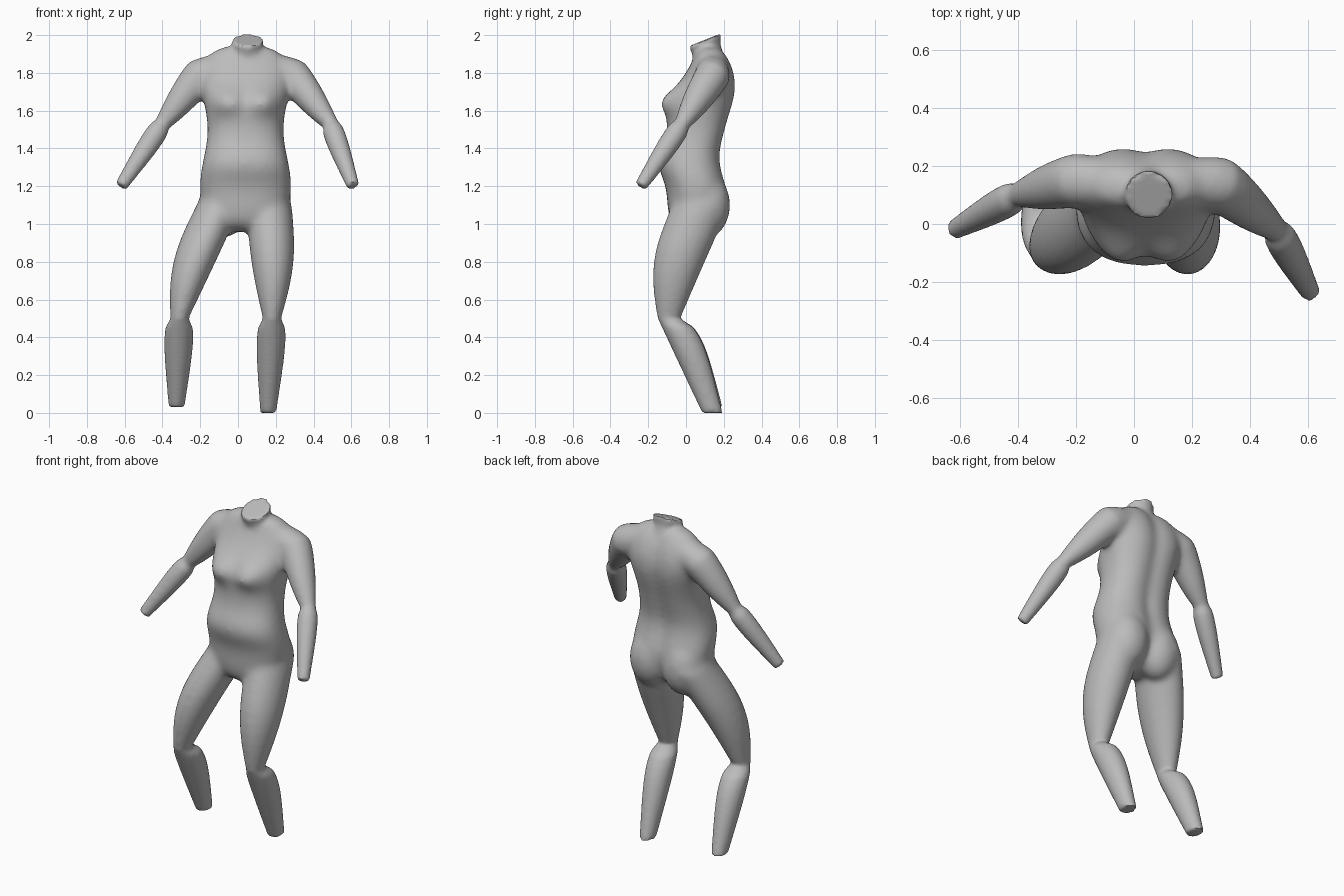
import bpy, bmesh, math
from mathutils import Vector, Matrix

cube = bpy.data.objects.get("Cube")
if cube:
    bpy.data.objects.remove(cube)

SIDES = 28
STEPS = 10
MIDDLE = 0.04  # the body's own centre line
CIRCLE = [(math.cos(a), math.sin(a)) for a in (math.tau * i / SIDES for i in range(SIDES))]
bm = bmesh.new()


def bump(value, centre, width):
    return math.exp(-((value - centre) / width) ** 2)


def ease(t):
    t = min(max(t, 0), 1)
    return t * t * (3 - 2 * t)


def skin(rings):
    """Join rings of points into a closed tube."""
    loops = [[bm.verts.new(point) for point in ring] for ring in rings]
    faces = [bm.faces.new(loops[0]), bm.faces.new(loops[-1])]
    for lower, upper in zip(loops, loops[1:]):
        for i in range(SIDES):
            faces.append(bm.faces.new((lower[i - 1], lower[i], upper[i], upper[i - 1])))
    bmesh.ops.recalc_face_normals(bm, faces=faces)


def ball(centre, size):
    """Add an ellipsoid."""
    matrix = Matrix.Translation(centre) @ Matrix.Diagonal((*size, 1))
    bmesh.ops.create_uvsphere(bm, u_segments=SIDES, v_segments=SIDES // 2, radius=1, matrix=matrix)


def limb(joints, widths, depths, bulges, bows, level):
    """Sweep ovals from joint to joint; each segment swells and bows like muscle."""
    joints = [Vector(joint) for joint in joints]
    samples = []
    last = len(bulges) - 1
    for k, (bulge, bow) in enumerate(zip(bulges, bows)):
        # The outermost segment is fullest near its upper end
        power = 0.5 if k == last else 1
        for step in range(STEPS + (k == last)):
            t = step / STEPS
            swell = math.sin(math.pi * t ** power)
            centre = joints[k].lerp(joints[k + 1], t) + Vector(bow) * swell
            radii = [r[k] + (r[k + 1] - r[k]) * t + bulge * swell for r in (widths, depths)]
            samples.append((centre, *radii))
    rings = []
    for k, (centre, width, depth) in enumerate(samples):
        side, up = Vector((1, 0, 0)), Vector((0, 1, 0))
        if not level:
            ahead = samples[min(k + 1, len(samples) - 1)][0]
            along = (ahead - samples[max(k - 1, 0)][0]).normalized()
            side = along.cross(up).normalized()
            up = side.cross(along)
        rings.append([centre + side * width * c + up * depth * s for c, s in CIRCLE])
    skin(rings)


def torso_ring(u):
    """Cross-section at a height running from -1 at the crotch to 1 at the neck."""
    z = 1.45 + u / 2
    taper = math.sqrt(1 - abs(u) ** 10)
    # Hips and chest are wide, the waist is narrow
    width = taper * (0.222 + 0.02 * math.cos(math.tau * (z - 1.2) / 0.6))
    # Belly in front, sloping upper chest, rounded upper back over a hollow waist
    front = -0.1 - 0.045 * bump(z, 1.32, 0.1) + 0.13 * ease((z - 1.6) / 0.3)
    back = 0.2 + 0.07 * bump(z, 1.73, 0.2) - 0.015 * bump(z, 1.36, 0.1) + 0.025 * bump(z, 1.15, 0.1)
    centre, depth = (front + back) / 2, taper * (back - front) / 2
    ring = []
    for c, s in CIRCLE:
        x = width * math.copysign(abs(c) ** 0.85, c)
        y = depth * math.copysign(abs(s) ** 0.85, s)
        if s > 0:
            # Spine groove
            y -= 0.025 * bump(x, 0, 0.05)
        else:
            # Breasts
            y -= 0.055 * bump(z, 1.65, 0.07) * bump(abs(x), 0.1, 0.08)
        ring.append((MIDDLE + x, centre + y, z))
    return ring


# Torso
skin([torso_ring(0.98 * (i / 30 - 1)) for i in range(61)])

# Buttocks
for side in (-1, 1):
    ball((MIDDLE + side * 0.11, 0.115, 1.1), (0.125, 0.12, 0.17))

# Neck with a slanted top
neck = [(1.85, 0.13, 0.085, 0), (1.93, 0.105, 0.077, 0.3), (1.975, 0.1, 0.085, 0.4)]
skin([[(0.05 + r * c, y + r * s, z + slant * r * s) for c, s in CIRCLE]
      for z, y, r, slant in neck])

# Arms from collar to wrist
arm_radii = (0.08, 0.095, 0.042, 0.034)
right_arm = [(-0.02, 0.14, 1.84), (-0.2, 0.15, 1.785), (-0.4, 0.1, 1.53), (-0.62, -0.02, 1.2)]
left_arm = [(0.12, 0.14, 1.84), (0.29, 0.14, 1.785), (0.49, -0.02, 1.53), (0.61, -0.24, 1.2)]
straight = (0, 0, 0)
for joints in (right_arm, left_arm):
    limb(joints, arm_radii, arm_radii, (0, 0.008, 0.017), (straight,) * 3, level=False)

# Legs from hip to ankle
right_leg = [(-0.08, 0.06, 1.24), (-0.1, 0.08, 1.1), (-0.31, -0.09, 0.5), (-0.325, 0.14, 0.03)]
left_leg = [(0.16, 0.06, 1.24), (0.165, 0.08, 1.1), (0.18, -0.09, 0.5), (0.16, 0.14, 0)]
for joints, outward in ((right_leg, -0.025), (left_leg, 0.01)):
    limb(joints, (0.08, 0.12, 0.048, 0.042), (0.1, 0.155, 0.06, 0.055), (0, 0.027, 0.03),
         (straight, (outward, -0.03, 0), (0, 0.03, 0)), level=True)

# Fuse the parts into one smooth body
mesh = bpy.data.meshes.new("body")
bm.to_mesh(mesh)
bm.free()
body = bpy.data.objects.new("body", mesh)
bpy.context.collection.objects.link(body)
bpy.context.view_layer.objects.active = body
body.select_set(True)

fuse = body.modifiers.new("fuse", "REMESH")
fuse.mode = "VOXEL"
fuse.voxel_size = 0.012
bpy.ops.object.modifier_apply(modifier=fuse.name)

# Blend the shoulders and hips more than the slim limbs
trunk = body.vertex_groups.new(name="trunk")
for vertex in body.data.vertices:
    x, y, z = vertex.co
    reach = ease((0.36 - abs(x - MIDDLE)) / 0.1)
    weight = reach * ease((z - 0.85) / 0.15) * ease((1.94 - z) / 0.06)
    trunk.add([vertex.index], weight, "REPLACE")
for name, iterations, group in (("blend", 25, trunk.name), ("soften", 6, "")):
    smooth = body.modifiers.new(name, "SMOOTH")
    smooth.factor = 0.5
    smooth.iterations = iterations
    smooth.vertex_group = group
    bpy.ops.object.modifier_apply(modifier=name)
bpy.ops.object.shade_smooth_by_angle(angle=math.radians(40))

# Plain grey
grey = bpy.data.materials.new("plain grey")
grey.use_nodes = True
colour = (0.5, 0.5, 0.5, 1)
grey.diffuse_color = colour
grey.node_tree.nodes["Principled BSDF"].inputs["Base Color"].default_value = colour
body.data.materials.clear()
body.data.materials.append(grey)
